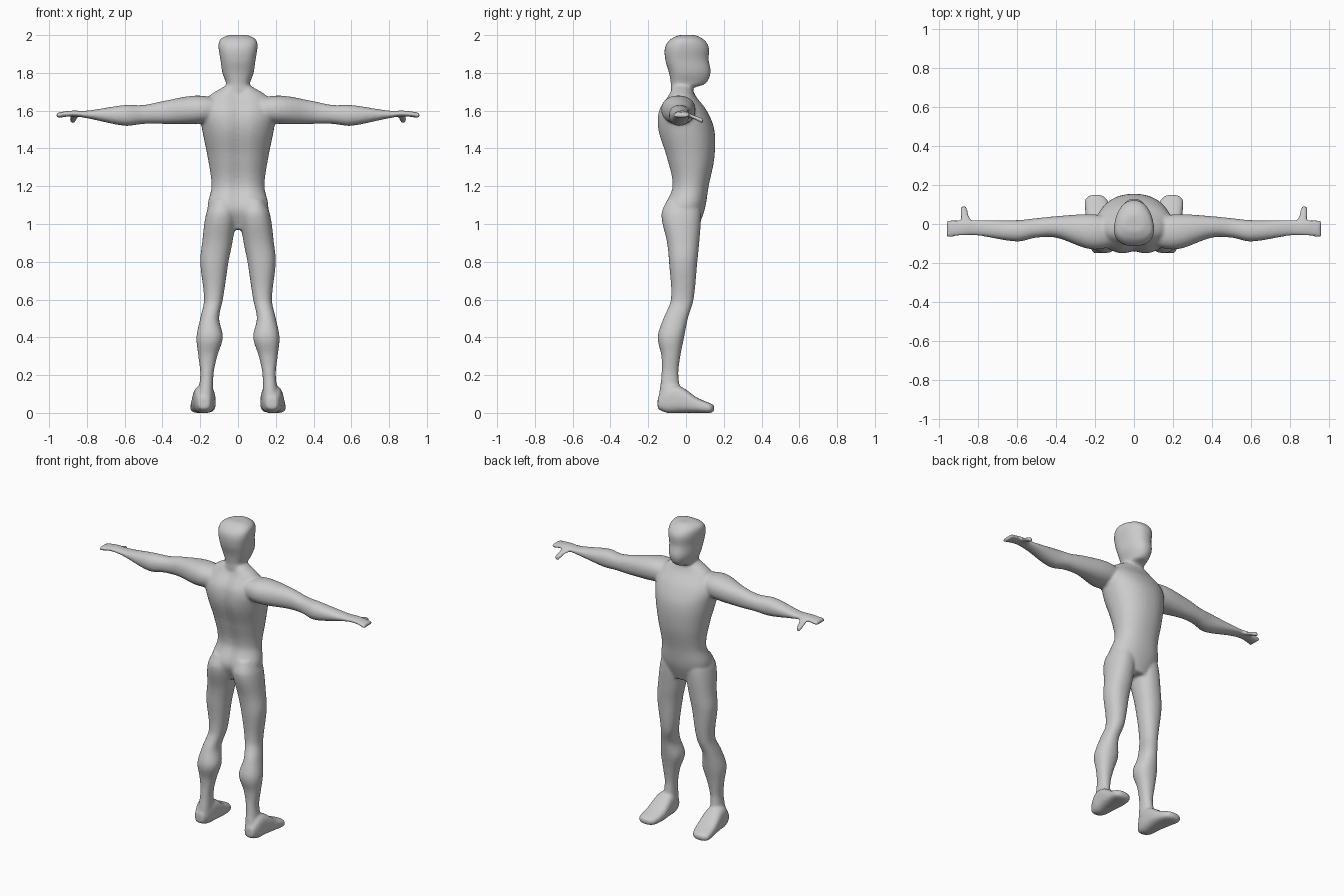
import bpy
import bmesh
from math import cos, sin, pi, exp, copysign

cube = bpy.data.objects.get("Cube")
if cube:
    bpy.data.objects.remove(cube, do_unlink=True)

shade = 0.6
grey = bpy.data.materials.new("plain grey")
grey.use_nodes = True
grey.diffuse_color = (shade, shade, shade, 1)
grey.node_tree.nodes["Principled BSDF"].inputs["Base Color"].default_value = grey.diffuse_color

SIDES, STEPS = 40, 6
body_mesh = bmesh.new()


def slopes(rows):
    """Rate of change of every value at each section."""
    result = []
    for i in range(len(rows)):
        before, after = rows[max(i - 1, 0)], rows[min(i + 1, len(rows) - 1)]
        length = after[0] - before[0]
        result.append([(b - a) / length for a, b in zip(before, after)])
    return result


def smooth_sections(rows):
    """Fill in sections between the given ones along smooth curves."""
    rates = slopes(rows)
    sections = []
    for start, end, rate_in, rate_out in zip(rows, rows[1:], rates, rates[1:]):
        length = end[0] - start[0]
        for step in range(STEPS):
            t = step / STEPS
            ease = t * t * (3 - 2 * t)
            leave = length * t * (1 - t) ** 2
            arrive = length * t * t * (t - 1)
            sections.append([a + (b - a) * ease + m * leave + n * arrive
                             for a, b, m, n in zip(start, end, rate_in, rate_out)])
    sections.append(rows[-1])
    return sections


def rounded(value, power):
    """Swell a circle coordinate towards a rounded square."""
    return copysign(abs(value) ** (2 / power), value)


def loft(axis, rows, power=2.2, taper=0, groove=0, side=1):
    """Skin sections (position, low u, high u, low v, high v) along an axis."""
    rings = []
    for t, u_low, u_high, v_low, v_high in smooth_sections(rows):
        ring = []
        for k in range(SIDES):
            angle = 2 * pi * k / SIDES
            across, along = rounded(cos(angle), power), rounded(sin(angle), power)
            u = (u_low + u_high) / 2 + (u_high - u_low) / 2 * across * (1 - taper * along)
            v = (v_low + v_high) / 2 + (v_high - v_low) / 2 * along
            if along < 0:
                v += groove * exp(-(u / 0.04) ** 2)
            x, y, z = {"x": (t, u, v), "y": (u, t, v), "z": (u, v, t)}[axis]
            ring.append(body_mesh.verts.new((x * side, y, z)))
        rings.append(ring)
    faces = [body_mesh.faces.new(rings[0]), body_mesh.faces.new(rings[-1])]
    for lower, upper in zip(rings, rings[1:]):
        for k in range(SIDES):
            n = (k + 1) % SIDES
            faces.append(body_mesh.faces.new((lower[k], lower[n], upper[n], upper[k])))
    bmesh.ops.recalc_face_normals(body_mesh, faces=faces)


def symmetric(rows):
    """Turn (height, half width, back, front) into centred sections."""
    return [(z, -width, width, back, front) for z, width, back, front in rows]


# Torso, from hips through waist and chest to the neck base, with a spine groove
torso = symmetric([
    (.97, .1, -.08, .06), (1.08, .16, -.12, .1), (1.2, .14, -.08, .12),
    (1.35, .16, -.11, .15), (1.5, .19, -.155, .15), (1.6, .2, -.15, .11),
    (1.68, .15, -.1, .05), (1.73, .07, -.08, .03)])
loft("z", torso, groove=0.02)

# Neck, chin, face and crown, narrower at the face
head = symmetric([
    (1.62, .08, -.08, .03), (1.72, .065, -.08, .04), (1.74, .06, -.08, .1),
    (1.8, .08, -.09, .13), (1.87, .09, -.11, .12), (1.94, .1, -.11, .12),
    (1.98, .09, -.08, .09), (2, .05, -.04, .05)])
loft("z", head, power=2.4, taper=0.2)

# Leg, from ankle through calf, knee and thigh to the buttock
leg = [
    (.05, .13, .22, -.15, -.02), (.2, .13, .2, -.13, -.04),
    (.3, .11, .21, -.13, -.03), (.4, .08, .22, -.15, -.01),
    (.5, .1, .2, -.12, .01), (.6, .08, .18, -.08, .04),
    (.8, .05, .2, -.09, .06), (.9, .03, .19, -.1, .07),
    (1.05, .01, .17, -.13, .08), (1.13, .03, .14, -.1, .07)]

# Foot, from heel to toes
foot = [
    (-.15, .15, .21, .02, .08), (-.1, .13, .23, 0, .14),
    (-.03, .12, .24, 0, .14), (.06, .12, .25, 0, .08),
    (.13, .14, .25, 0, .05), (.15, .17, .22, .01, .04)]

# Arm, from shoulder through elbow and wrist to the flat hand
arm = [
    (.08, -.11, .03, 1.55, 1.66), (.22, -.13, .05, 1.53, 1.68),
    (.4, -.07, .04, 1.53, 1.65), (.5, -.07, .03, 1.53, 1.63),
    (.6, -.09, .02, 1.52, 1.63), (.8, -.06, .02, 1.56, 1.6),
    (.88, -.06, .02, 1.57, 1.6), (.96, -.07, .02, 1.56, 1.59)]

# Thumb, pointing forwards and down
thumb = [
    (-.02, .8, .87, 1.57, 1.59), (.03, .84, .89, 1.56, 1.58),
    (.09, .86, .89, 1.53, 1.56)]

for side in (1, -1):
    loft("z", leg, side=side)
    loft("y", foot, power=2.8, side=side)
    loft("x", arm, side=side)
    loft("y", thumb, side=side)

mesh = bpy.data.meshes.new("body")
body_mesh.to_mesh(mesh)
body_mesh.free()
mesh.materials.append(grey)
body = bpy.data.objects.new("body", mesh)
bpy.context.collection.objects.link(body)

# Fuse the parts into one smooth skin
fuse = body.modifiers.new("fuse", "REMESH")
fuse.mode = "VOXEL"
fuse.voxel_size = 0.008
fuse.use_smooth_shade = True
blend = body.modifiers.new("blend", "SMOOTH")
blend.iterations = 8
